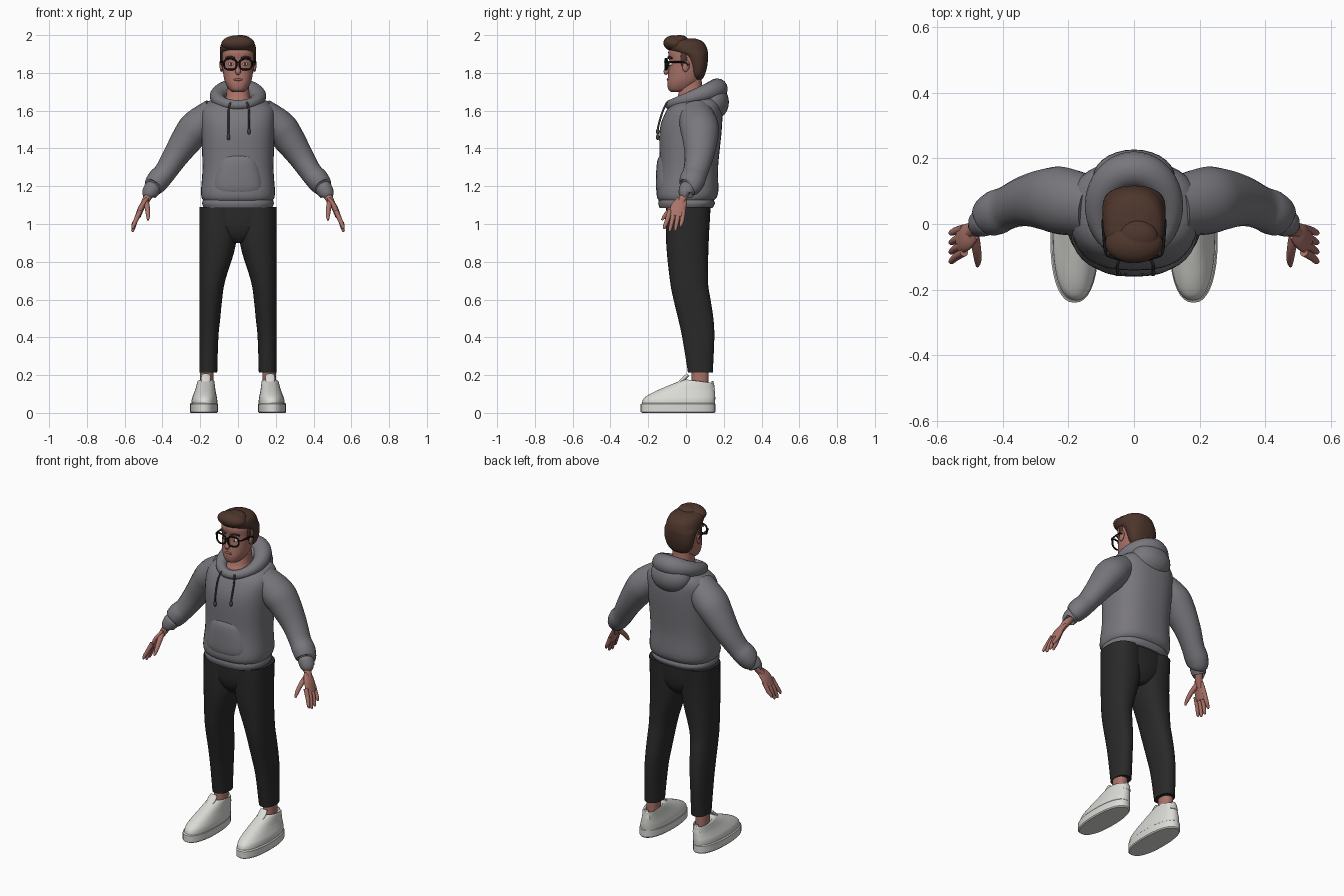
import bpy, bmesh, math
from mathutils import Vector, Matrix

if "Cube" in bpy.data.objects:
    bpy.data.objects.remove(bpy.data.objects["Cube"])


def material(name, red, green, blue):
    mat = bpy.data.materials.new(name)
    mat.use_nodes = True
    mat.diffuse_color = (red, green, blue, 1)
    mat.node_tree.nodes["Principled BSDF"].inputs["Base Color"].default_value = mat.diffuse_color
    return mat


SKIN = material("skin", .4, .17, .14)
LIP = material("lip", .3, .11, .1)
HAIR = material("brown hair", .075, .037, .025)
FLEECE = material("grey fleece", .19, .185, .205)
CORD = material("dark cord", .06, .06, .065)
CLOTH = material("black trousers", .022, .022, .022)
FRAME = material("black frame", .008, .008, .008)
LEATHER = material("white shoe", .7, .7, .67)
EYE = material("eye white", .65, .62, .6)


def finish(name, bm, mat, mirror, angle=50):
    bmesh.ops.recalc_face_normals(bm, faces=bm.faces)
    mesh = bpy.data.meshes.new(name)
    bm.to_mesh(mesh)
    bm.free()
    mesh.materials.append(mat)
    obj = bpy.data.objects.new(name, mesh)
    bpy.context.collection.objects.link(obj)
    bpy.ops.object.select_all(action='DESELECT')
    obj.select_set(True)
    bpy.context.view_layer.objects.active = obj
    bpy.ops.object.shade_smooth_by_angle(angle=math.radians(angle))
    if mirror:
        obj.modifiers.new("mirror", 'MIRROR')


def bridge(name, mat, rings, mirror=False, closed=False, angle=50):
    """Join equal rings of points into a surface."""
    bm = bmesh.new()
    loops = [[bm.verts.new(point) for point in ring] for ring in rings]
    pairs = list(zip(loops, loops[1:]))
    if closed:
        pairs.append((loops[-1], loops[0]))
    else:
        bm.faces.new(loops[0])
        bm.faces.new(loops[-1])
    for low, high in pairs:
        for i in range(len(low)):
            bm.faces.new((low[i - 1], low[i], high[i], high[i - 1]))
    finish(name, bm, mat, mirror, angle)


def flow(rows, steps):
    """Smooth interpolation through rows of numbers."""
    rows = [Vector(row) for row in rows]
    last = len(rows) - 1
    result = []
    for i in range(last):
        start, end = rows[i], rows[i + 1]
        leave = (end - rows[max(i - 1, 0)]) / 2
        arrive = (rows[min(i + 2, last)] - start) / 2
        for k in range(steps):
            t = k / steps
            ease = t * t * (3 - 2 * t)
            result.append(start.lerp(end, ease) + leave * (t * (1 - t) ** 2)
                          - arrive * (t * t * (1 - t)))
    return result + [rows[last]]


def oval(count, power=2):
    for i in range(count):
        turn = math.tau * i / count
        c, s = math.cos(turn), math.sin(turn)
        yield (math.copysign(abs(c) ** (2 / power), c), math.copysign(abs(s) ** (2 / power), s))


def loft(name, mat, rows, mirror=False, place=lambda width: 0, tilt=0, power=2.3, steps=4, angle=50):
    """Rows hold height, front, back, half width; the tilt grows towards the last row."""
    rows = flow(rows, steps)
    rings = []
    for i, (z, front, back, width) in enumerate(rows):
        depth, middle = (back - front) / 2, (back + front) / 2
        lean = tilt * (i / len(rows)) ** 2
        rings.append([(place(width) + width * c, middle + depth * s, z + lean * depth * s)
                      for c, s in oval(36, power)])
    bridge(name, mat, rings, mirror, angle=angle)


def tube(name, mat, rows, mirror=False, flat=1, sides=20):
    """Rows hold x, y, z, radius; flat widens the section along y."""
    rows = flow(rows, 4)
    rings = []
    for i, row in enumerate(rows):
        before, after = rows[max(i - 1, 0)], rows[min(i + 1, len(rows) - 1)]
        along = (after - before).xyz.normalized()
        side = Vector((0, 1, 0)) if abs(along.y) < .9 else Vector((0, 0, 1))
        side = (side - along * side.dot(along)).normalized()
        across = along.cross(side)
        rings.append([row.xyz + (across * c + side * (s * flat)) * row.w for c, s in oval(sides)])
    bridge(name, mat, rings, mirror)


def rod(name, mat, points, radius, mirror=False):
    tube(name, mat, [(*point, radius) for point in points], mirror, sides=8)


def ball(name, mat, centre, size, mirror=False, tip=0):
    bm = bmesh.new()
    bmesh.ops.create_uvsphere(bm, u_segments=28, v_segments=16, radius=1)
    bm.transform(Matrix.Translation(centre) @ Matrix.Rotation(tip, 4, 'X')
                 @ Matrix.Diagonal((*size, 1)))
    finish(name, bm, mat, mirror)


# Hooded top: body, waistband, pocket
loft("hoodie_body", FLEECE, [
    (1.12, -.14, .14, .18), (1.16, -.156, .17, .196), (1.3, -.14, .17, .188), (1.5, -.14, .19, .195),
    (1.6, -.11, .19, .195), (1.645, -.08, .17, .16), (1.66, -.06, .14, .1)], tilt=.2, power=2.5)
loft("hoodie_waistband", FLEECE, [(1.085, -.14, .14, .18), (1.11, -.147, .153, .19),
                                  (1.14, -.14, .14, .18)], power=2.5)
loft("front_pocket", FLEECE, [(1.16, -.15, 0, .12), (1.2, -.16, 0, .14),
                              (1.33, -.153, 0, .11), (1.37, -.13, 0, .09)], power=2.5)

# Sleeves and cuffs
tube("sleeves", FLEECE, [
    (.12, .05, 1.59, .08), (.215, .07, 1.515, .092), (.265, .075, 1.455, .085), (.33, .07, 1.36, .069),
    (.385, .05, 1.275, .059), (.42, .035, 1.235, .061), (.446, .02, 1.2, .054),
    (.455, .01, 1.19, .04)], True, flat=1.12)
tube("cuffs", FLEECE, [(.445, .015, 1.2, .036), (.452, .01, 1.19, .045),
                       (.47, 0, 1.16, .04), (.472, 0, 1.155, .03)], True)

# Hood: rolled rim around the neck and the bag hanging behind
rim = []
for x, y in oval(48):
    backness = (1 + y) / 2
    outward = Vector((x, y, 0))
    middle = Vector((.108 * x, .04 + .125 * y, 1.63 + .085 * backness))
    radius = .026 + .03 * backness
    rim.append([middle + (outward * c + Vector((0, 0, s))) * radius for c, s in oval(16)])
bridge("hood_rim", FLEECE, rim, closed=True)
ball("hood_bag", FLEECE, (0, .142, 1.645), (.125, .085, .095))

# Drawstrings with tips
for side, x, low in (("right", -.05, 1.46), ("left", .058, 1.49)):
    rod(side + "_drawstring", CORD, [(x * .8, -.1, 1.645), (x, -.122, 1.6),
                                     (x, -.146, 1.52), (x, -.15, low)], .005)
    ball(side + "_drawstring_tip", CORD, (x, -.15, low), (.009, .009, .016))

# Trousers, with the legs lined up on their outer side
loft("trouser_hips", CLOTH, [(.9, -.06, .08, .04), (.94, -.09, .11, .12),
                             (1, -.105, .125, .18), (1.11, -.105, .13, .178)])
loft("trouser_legs", CLOTH, [
    (.215, .01, .142, .047), (.4, -.02, .15, .05), (.5, -.042, .145, .055), (.6, -.066, .13, .06),
    (.7, -.085, .116, .068), (.9, -.105, .12, .097), (1.09, -.105, .13, .096)],
    True, place=lambda width: .204 - width)

# Ankles and shoes
loft("ankles", SKIN, [(.09, .03, .12, .034), (.25, .03, .12, .036)], True, place=lambda width: .165)
loft("shoe_soles", LEATHER, [(0, -.232, .15, .069), (.006, -.24, .155, .074),
                             (.046, -.24, .155, .074), (.052, -.232, .15, .069)],
     True, place=lambda width: .181, steps=1, angle=30)
loft("shoe_uppers", LEATHER, [
    (.045, -.234, .153, .069), (.075, -.224, .155, .067), (.1, -.185, .154, .06),
    (.125, -.125, .152, .053), (.15, -.06, .15, .048), (.167, -.01, .147, .044),
    (.16, .01, .135, .036), (.12, .02, .125, .032)],
    True, place=lambda width: .155 + width / 3, tilt=-.25)
tube("shoe_tongues", LEATHER, [(.171, -.04, .155, .02), (.17, -.01, .182, .026),
                               (.169, .01, .202, .022)], True, flat=.4)
tube("heel_tabs", LEATHER, [(.17, .143, .12, .026), (.17, .14, .168, .012)], True, flat=.4)

# Hands: wrist, palm, four fingers, thumb
tube("wrists", SKIN, [(.46, 0, 1.18, .026), (.5, -.03, 1.1, .018)], True)
tube("palms", SKIN, [(.485, -.02, 1.13, .011), (.51, -.04, 1.09, .016),
                     (.53, -.05, 1.04, .015)], True, flat=2.6)
for i, name in enumerate(("index", "middle", "ring", "little")):
    root = -.086 + .024 * i
    tip = root * 1.2 - .01
    low = .958 + .009 * abs(i - 1.3) ** 2
    tube(name + "_fingers", SKIN, [(.518, root, 1.07, .013), (.541, (root + tip) / 2, 1.02, .012),
                                   (.556, tip, low + .012, .009), (.559, tip, low, .004)], True)
tube("thumbs", SKIN, [(.49, -.03, 1.12, .017), (.48, -.075, 1.085, .014),
                      (.476, -.11, 1.045, .011), (.477, -.128, 1.02, .005)], True)

# Neck and head
loft("neck", SKIN, [(1.57, -.06, .1, .085), (1.64, -.062, .1, .075), (1.68, -.042, .09, .062),
                    (1.8, -.02, .08, .055)])
loft("head", SKIN, [
    (1.698, -.075, -.01, .025), (1.71, -.092, .025, .045), (1.74, -.099, .06, .064),
    (1.78, -.096, .085, .076), (1.86, -.088, .105, .085), (1.91, -.094, .1, .084),
    (1.95, -.075, .085, .07)])
tube("nose", SKIN, [(0, -.086, 1.862, .008), (0, -.098, 1.825, .011),
                    (0, -.104, 1.805, .015), (0, -.098, 1.793, .008)])
ball("lips", LIP, (0, -.095, 1.764), (.024, .007, .007))
ball("ears", SKIN, (.088, 0, 1.835), (.009, .018, .03), True, tip=-.2)
ball("eyeballs", EYE, (.037, -.079, 1.846), (.015, .012, .009), True)
ball("irises", HAIR, (.037, -.089, 1.846), (.006, .004, .007), True)
rod("eyebrows", HAIR, [(.016, -.094, 1.877), (.04, -.092, 1.885), (.064, -.074, 1.878)], .005, True)

# Hair: swept-back cap, raised front locks, sideburns
loft("hair_cap", HAIR, [
    (1.765, .035, .085, .05), (1.79, .022, .1, .075), (1.84, .012, .113, .091), (1.89, -.02, .117, .096),
    (1.915, -.08, .115, .096), (1.945, -.108, .105, .092), (1.968, -.105, .085, .078),
    (1.982, -.085, .05, .045)])
ball("hair_front_lock", HAIR, (0, -.058, 1.955), (.088, .062, .044), tip=-.12)
ball("hair_swept_lock", HAIR, (.012, -.042, 1.968), (.062, .055, .032), tip=.1)
ball("sideburns", HAIR, (.083, -.012, 1.872), (.008, .018, .045), True)

# Glasses: rounded frames, bridge, arms
lens = []
for x, z in oval(28, 2.6):
    middle = Vector((.041 + .033 * x, -.108 + .01 * max(x, 0), 1.846 + .029 * z))
    outward = Vector((x, 0, z)).normalized()
    lens.append([middle + (outward * c + Vector((0, s, 0))) * .005 for c, s in oval(8)])
bridge("glasses_frames", FRAME, lens, True, closed=True)
rod("glasses_bridge", FRAME, [(-.011, -.108, 1.852), (0, -.112, 1.857), (.011, -.108, 1.852)], .004)
rod("glasses_arms", FRAME, [(.073, -.098, 1.858), (.087, -.085, 1.858),
                            (.094, -.01, 1.856), (.094, .012, 1.84)], .0045, True)
